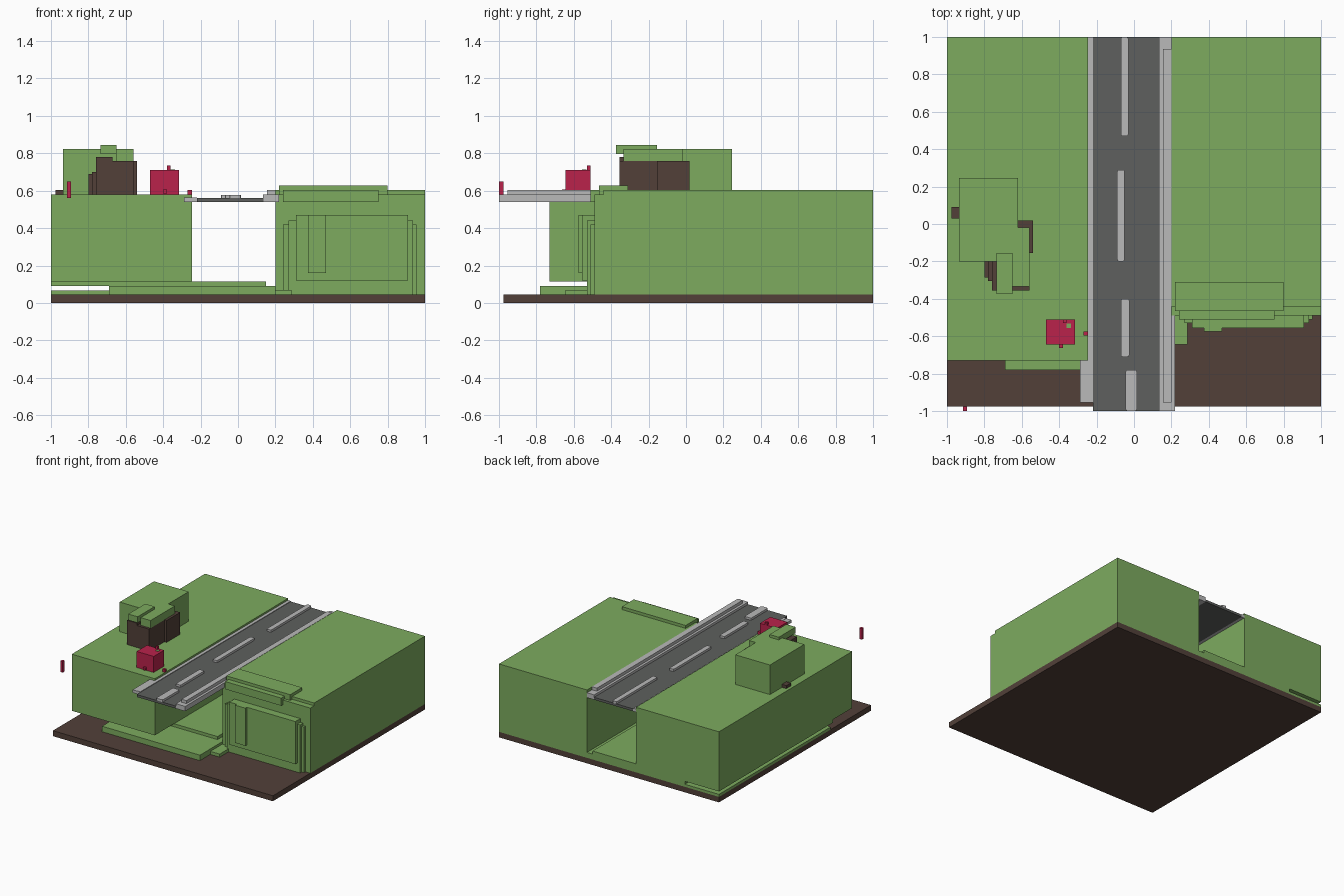
import bpy, bmesh

cube = bpy.data.objects.get("Cube")
if cube:
    bpy.data.objects.remove(cube, do_unlink=True)


def material(name, rgb):
    lin = [((c / 255 + 0.055) / 1.055) ** 2.4 for c in rgb]
    m = bpy.data.materials.new(name)
    m.diffuse_color = (*lin, 1)
    m.use_nodes = True
    m.node_tree.nodes["Principled BSDF"].inputs["Base Color"].default_value = (*lin, 1)
    return m


GREEN = material("grass green", (125, 171, 95))
BROWN = material("earth brown", (82, 64, 57))
RED = material("crimson", (186, 34, 75))
ASPHALT = material("asphalt grey", (94, 96, 94))
PALE = material("pale grey", (186, 186, 186))


def box(name, mat, x, y, z, round_ends=0):
    """Box from min/max ranges, with optionally rounded vertical edges."""
    bm = bmesh.new()
    bmesh.ops.create_cube(bm, size=1)
    for v in bm.verts:
        v.co = [r[0] + (r[1] - r[0]) * (c + 0.5) for r, c in zip((x, y, z), v.co)]
    if round_ends:
        upright = [e for e in bm.edges
                   if abs(e.verts[0].co.z - e.verts[1].co.z) > 0.001]
        bmesh.ops.bevel(bm, geom=upright, offset=round_ends, segments=2,
                        profile=0.5, affect='EDGES')
    me = bpy.data.meshes.new(name)
    bm.to_mesh(me)
    bm.free()
    me.materials.append(mat)
    ob = bpy.data.objects.new(name, me)
    bpy.context.collection.objects.link(ob)
    return ob


# Ground and the floor steps under the bridge
box("ground_base", BROWN, (-1, 1), (-0.975, 1), (0, 0.045))
box("floor_sheet", GREEN, (-1, 0.2), (-0.45, 1), (0.045, 0.066))
box("floor_slab", GREEN, (-0.69, 0.2), (-0.78, 1), (0.045, 0.09))
box("floor_upper_slab", GREEN, (-1, 0.15), (-0.48, 1), (0.09, 0.115))
box("floor_step", GREEN, (0.2, 0.285), (-0.645, -0.48), (0.045, 0.07))

# Left bank
box("left_bank", GREEN, (-1, -0.245), (-0.73, 1), (0.115, 0.58))

# Right bank with a stepped front
box("right_bank", GREEN, (0.2, 1), (-0.49, 1), (0.045, 0.58))
box("right_bank_cap", GREEN, (0.2, 1), (-0.44, 1), (0.58, 0.603))
box("right_bank_ledge", GREEN, (0.22, 0.8), (-0.465, -0.31), (0.58, 0.627))
box("right_bank_lip", GREEN, (0.24, 0.75), (-0.51, -0.44), (0.54, 0.603))
for i, (x, y, z) in enumerate([
        ((0.24, 0.955), -0.51, (0.045, 0.42)),
        ((0.27, 0.935), -0.53, (0.045, 0.44)),
        ((0.31, 0.91), -0.555, (0.12, 0.47)),
        ((0.375, 0.47), -0.575, (0.16, 0.47))]):
    box(f"bank_front_panel_{i + 1}", GREEN, x, (y, -0.48), z)

# Road deck, kerbs and lane dashes
box("road_deck", ASPHALT, (-0.22, 0.135), (-1, 1), (0.54, 0.56))
box("left_kerb", PALE, (-0.245, -0.22), (-0.955, 1), (0.54, 0.565))
box("left_kerb_end", PALE, (-0.29, -0.22), (-0.955, -0.73), (0.54, 0.563))
box("right_kerb", PALE, (0.135, 0.2), (-1, 1), (0.54, 0.58))
box("right_kerb_end", PALE, (0.2, 0.22), (-1, -0.44), (0.54, 0.58))
box("right_kerb_rail", PALE, (0.155, 0.2), (-0.955, 0.935), (0.58, 0.605))
for i, (x, y) in enumerate([
        ((-0.07, -0.03), (0.47, 1)),
        ((-0.09, -0.05), (-0.2, 0.29)),
        ((-0.07, -0.025), (-0.71, -0.4)),
        ((-0.045, 0.015), (-1, -0.78))]):
    box(f"lane_dash_{i + 1}", PALE, x, y, (0.56, 0.578), 0.01)

# Tree: blocky canopy with stepped brown trunk pieces
box("canopy", GREEN, (-0.935, -0.62), (-0.2, 0.245), (0.58, 0.823))
box("canopy_side", GREEN, (-0.65, -0.56), (-0.335, -0.02), (0.76, 0.823))
box("canopy_top", GREEN, (-0.735, -0.65), (-0.375, -0.155), (0.795, 0.845))
for i, (x, y, z) in enumerate([
        ((-0.8, -0.74), (-0.285, -0.2), 0.69),
        ((-0.78, -0.72), (-0.305, -0.2), 0.70),
        ((-0.76, -0.67), (-0.355, -0.2), 0.78),
        ((-0.67, -0.56), (-0.355, -0.18), 0.76),
        ((-0.62, -0.56), (-0.18, -0.02), 0.76),
        ((-0.62, -0.54), (-0.155, 0.02), 0.76)]):
    box(f"trunk_block_{i + 1}", BROWN, x, y, (0.58, z))
box("root_block", BROWN, (-0.975, -0.935), (0.03, 0.09), (0.58, 0.605))

# Red crate with small knobs, and loose red pieces
box("crate", RED, (-0.47, -0.315), (-0.645, -0.51), (0.58, 0.712))
box("crate_knob", RED, (-0.38, -0.36), (-0.53, -0.51), (0.712, 0.735))
box("crate_front_knob", RED, (-0.4, -0.38), (-0.662, -0.645), (0.585, 0.607))
box("crate_patch", GREEN, (-0.36, -0.338), (-0.555, -0.533), (0.712, 0.714))
box("red_pebble", RED, (-0.27, -0.247), (-0.597, -0.575), (0.58, 0.603))
box("red_post", RED, (-0.915, -0.893), (-1, -0.975), (0.56, 0.65))
